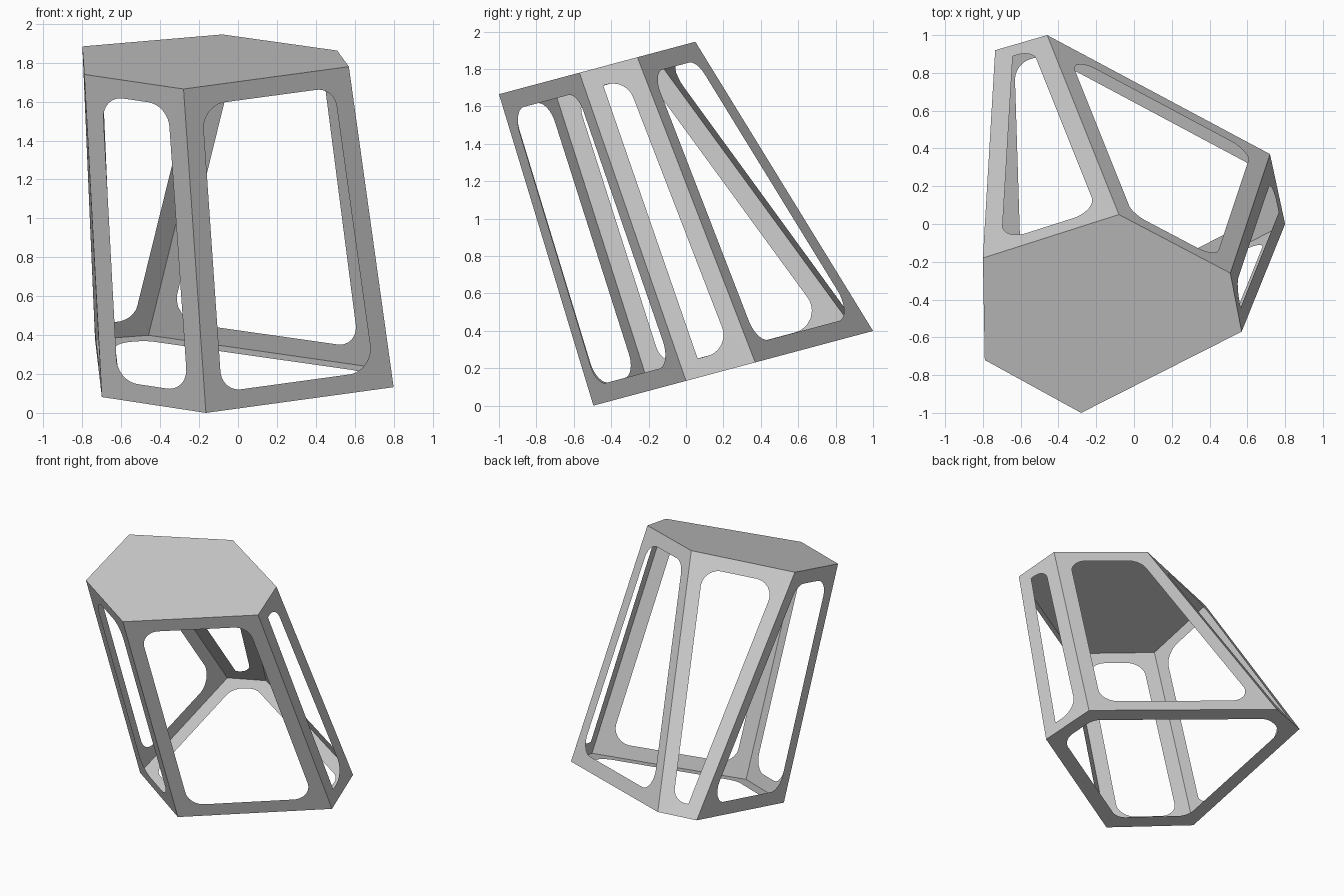
import bpy
import bmesh
from mathutils import Vector

cube = bpy.data.objects.get("Cube")
if cube:
    bpy.data.objects.remove(cube)

FRAME, RADIUS, STEPS = 0.10, 0.12, 8
SLOPE = 0.267  # both end panels tilt equally towards the front

grey = bpy.data.materials.new("plain grey")
grey.use_nodes = True
grey.diffuse_color = (0.6, 0.6, 0.6, 1)
grey.node_tree.nodes["Principled BSDF"].inputs["Base Color"].default_value = (0.6, 0.6, 0.6, 1)


def ring(points, front_y, front_z):
    """Place plan corners on a plane tilted about x."""
    return [Vector((x, y, front_z + (y - front_y) * SLOPE)) for x, y in points]


def add_object(name, bm):
    mesh = bpy.data.meshes.new(name)
    bm.to_mesh(mesh)
    bm.free()
    mesh.materials.append(grey)
    obj = bpy.data.objects.new(name, mesh)
    bpy.context.collection.objects.link(obj)


def directions(points, i):
    p = points[i]
    return (points[i - 1] - p), (points[(i + 1) % len(points)] - p)


def inset(points, width):
    result = []
    for i, p in enumerate(points):
        u, v = (d.normalized() for d in directions(points, i))
        result.append(p + (u + v) * width / u.cross(v).length)
    return result


def fillet(points, i):
    """Circular arc rounding one corner."""
    u, v = directions(points, i)
    limit = 0.8 * min(u.length, v.length)
    half = u.angle(v) / 2
    u.normalize()
    v.normalize()
    bisector = (u + v).normalized()
    tangent = min(RADIUS * u.dot(bisector) / bisector.cross(u).length, limit)
    p = points[i]
    centre = p + bisector * tangent / u.dot(bisector)
    a, b = p + u * tangent - centre, p + v * tangent - centre
    r = a.length
    return [centre + a.lerp(b, k / STEPS).normalized() * r for k in range(STEPS + 1)]


def window_frame(name, outline, sharp=()):
    """Flat panel with a rounded opening."""
    bm = bmesh.new()
    inner = inset(outline, FRAME)
    outer = [bm.verts.new(p) for p in outline]
    arcs = [[bm.verts.new(p) for p in ([inner[i]] if i in sharp else fillet(inner, i))]
            for i in range(len(outline))]
    for i, corner in enumerate(outer):
        j = (i + 1) % len(outer)
        for a, b in zip(arcs[i], arcs[i][1:]):
            bm.faces.new((corner, b, a))
        bm.faces.new((corner, outer[j], arcs[j][0], arcs[i][-1]))
    bmesh.ops.recalc_face_normals(bm, faces=bm.faces)
    # turn the panel outward
    normal = (outline[1] - outline[0]).cross(outline[2] - outline[1])
    if bm.faces[:][0].normal.dot(normal) < 0:
        bmesh.ops.reverse_faces(bm, faces=bm.faces)
    add_object(name, bm)


# Matching corners of the two end hexagons
top = ring([(-0.80, -0.18), (-0.79, -0.72), (-0.28, -1.0),
            (0.57, -0.57), (0.51, -0.26), (-0.08, 0.05)], -1.0, 1.665)
base = ring([(-0.735, 0.92), (-0.70, -0.19), (-0.165, -0.495),
             (0.80, 0.0), (0.72, 0.37), (-0.46, 1.0)], -0.495, 0.0)

# Closed top panel
bm = bmesh.new()
bm.faces.new([bm.verts.new(p) for p in top])
add_object("top_panel", bm)

# Open base
window_frame("base_frame", base[::-1])

# Six side panels
names = ["right_side", "front_right", "front_left", "left_side", "back_left", "back_right"]
square_corners = {"left_side": (0, 3), "back_right": (1,)}
for i, name in enumerate(names):
    j = (i + 1) % len(names)
    window_frame(name + "_frame", [base[i], base[j], top[j], top[i]],
                 square_corners.get(name, ()))
